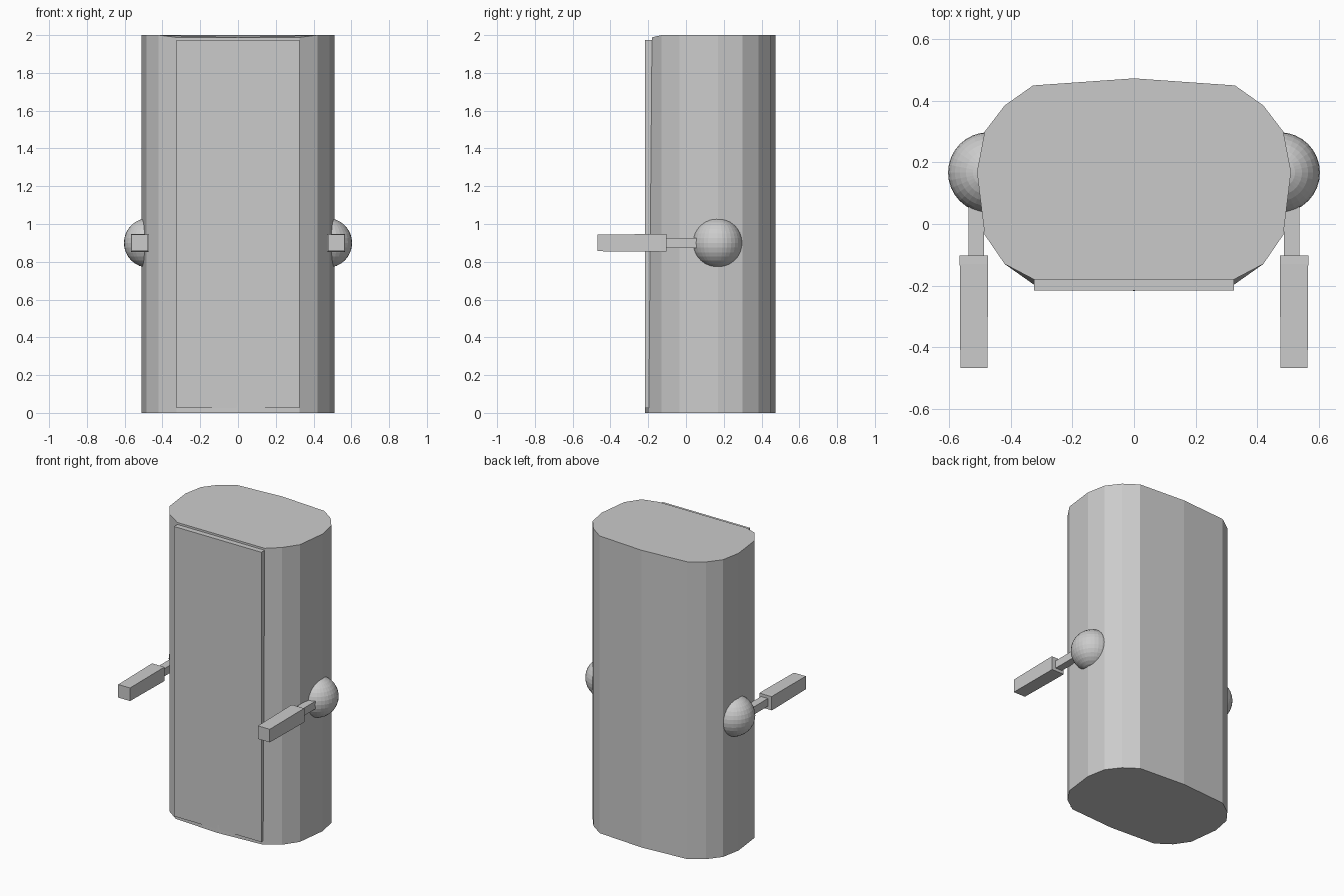
import bpy, bmesh

if "Cube" in bpy.data.objects:
    bpy.data.objects.remove(bpy.data.objects["Cube"])


def new_object(name, bm):
    bmesh.ops.recalc_face_normals(bm, faces=bm.faces[:])
    mesh = bpy.data.meshes.new(name)
    bm.to_mesh(mesh)
    bm.free()
    obj = bpy.data.objects.new(name, mesh)
    bpy.context.collection.objects.link(obj)
    return obj


def loft(name, *rings):
    """Join matching rings of points and cap both ends."""
    bm = bmesh.new()
    loops = [[bm.verts.new(p) for p in ring] for ring in rings]
    for a, b in zip(loops, loops[1:]):
        for i in range(len(a)):
            j = (i + 1) % len(a)
            bm.faces.new((a[i], a[j], b[j], b[i]))
    bm.faces.new(loops[0])
    bm.faces.new(loops[-1])
    return new_object(name, bm)


def body_ring(corner_y, centre_y, front_z, z):
    half = [(0.42, -0.13, z), (0.485, -0.035, z), (0.51, 0.17, z),
            (0.485, 0.30, z), (0.42, 0.385, z), (0.328, 0.45, z)]
    half = [(0.325, corner_y, front_z)] + half
    mirrored = [(-x, y, h) for x, y, h in reversed(half)]
    return [(0, centre_y, front_z)] + half + [(0, 0.473, z)] + mirrored


def square(cx, y, cz, hx, hz):
    return [(cx + sx * hx, y, cz + sz * hz)
            for sx, sz in ((-1, -1), (1, -1), (1, 1), (-1, 1))]


# Main cabinet: faceted oval with a slightly leaning front
loft("body", body_ring(-0.197, -0.217, 0.0, 0.0),
     body_ring(-0.18, -0.18, 1.988, 2.0))

# Front door panel
loft("door_panel", square(0, -0.216, 1.0, 0.325, 0.975),
     square(0, -0.175, 1.0, 0.325, 0.975))

# Shoulder balls, arm rods and square grips on both sides
for side, s in (("left", -1), ("right", 1)):
    bm = bmesh.new()
    bmesh.ops.create_uvsphere(bm, u_segments=32, v_segments=16, radius=0.131)
    ball = new_object(side + "_shoulder_ball", bm)
    ball.location = (s * 0.473, 0.167, 0.9)

    loft(side + "_arm_rod", square(s * 0.512, -0.12, 0.9, 0.025, 0.026),
         square(s * 0.512, 0.12, 0.9, 0.025, 0.026))

    loft(side + "_arm_grip", square(s * 0.52, -0.468, 0.9, 0.044, 0.044),
         square(s * 0.52, -0.13, 0.9, 0.046, 0.047),
         square(s * 0.52, -0.103, 0.9, 0.046, 0.046))
